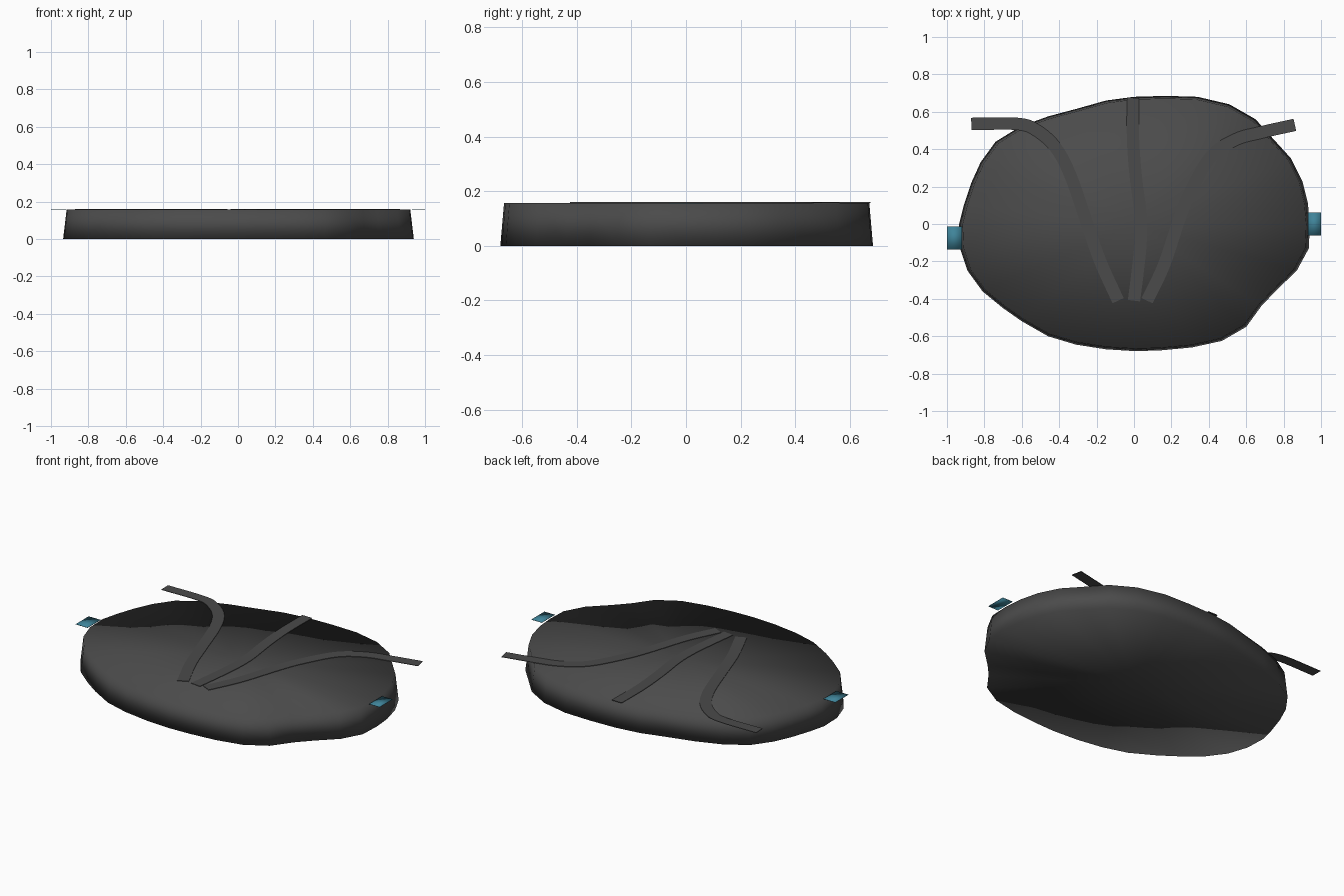
import bpy, bmesh
from mathutils import Vector

cube = bpy.data.objects.get("Cube")
if cube:
    bpy.data.objects.remove(cube)


def make_material(name, color):
    mat = bpy.data.materials.new(name)
    mat.use_nodes = True
    mat.diffuse_color = (*color, 1)
    bsdf = next(n for n in mat.node_tree.nodes if n.type == 'BSDF_PRINCIPLED')
    bsdf.inputs["Base Color"].default_value = (*color, 1)
    return mat


def make_object(name, bm, mat, smooth=False):
    bmesh.ops.recalc_face_normals(bm, faces=bm.faces)
    for face in bm.faces:
        face.smooth = smooth
    mesh = bpy.data.meshes.new(name)
    bm.to_mesh(mesh)
    bm.free()
    mesh.materials.append(mat)
    obj = bpy.data.objects.new(name, mesh)
    bpy.context.collection.objects.link(obj)
    return obj


def smooth_path(points, steps=5):
    """Sample a flowing curve through the points."""
    pts = [Vector(p) for p in points]
    pts = [2 * pts[0] - pts[1]] + pts + [2 * pts[-1] - pts[-2]]
    path = []
    for a, b, c, d in zip(pts, pts[1:], pts[2:], pts[3:]):
        for i in range(steps):
            t = i / steps
            path.append(b + (c - a) * t / 2 + (2 * a - 5 * b + 4 * c - d) * t * t / 2
                        + (3 * b - a - 3 * c + d) * t ** 3 / 2)
    return path + [pts[-2]]


def strap(name, points, mat):
    path = smooth_path(points)
    bm = bmesh.new()
    rows = []
    for i, p in enumerate(path):
        along = (path[min(i + 1, len(path) - 1)] - path[max(i - 1, 0)]).normalized()
        side = Vector((-along.y, along.x)) * STRAP_WIDTH / 2
        rows.append([bm.verts.new((*q, z)) for q, z in (
            (p + side, STRAP_TOP), (p - side, STRAP_TOP),
            (p - side, TOP), (p + side, TOP))])
    for r, s in zip(rows, rows[1:]):
        for k in range(4):
            n = (k + 1) % 4
            bm.faces.new((r[k], r[n], s[n], s[k]))
    bm.faces.new(rows[0])
    bm.faces.new(rows[-1])
    make_object(name, bm, mat)


TOP, STRAP_TOP, STRAP_WIDTH = 0.157, 0.16, 0.066
charcoal = make_material("charcoal fabric", (0.07, 0.07, 0.07))
strap_grey = make_material("strap grey", (0.07, 0.07, 0.07))
teal = make_material("teal", (0.05, 0.23, 0.32))

# Irregular rounded body, slightly tapered, soft shaded across its rim
outline = [
    (.94, 0), (.935, -.13), (.87, -.25), (.76, -.355), (.68, -.44), (.6, -.55),
    (.47, -.625), (.31, -.66), (.15, -.675), (.01, -.68), (-.15, -.67), (-.31, -.645),
    (-.46, -.6), (-.6, -.52), (-.7, -.45), (-.81, -.36), (-.89, -.25), (-.93, -.13),
    (-.935, 0), (-.91, .1), (-.87, .22), (-.82, .33), (-.74, .44), (-.61, .52),
    (-.46, .575), (-.31, .615), (-.15, .66), (0, .68), (.17, .685), (.34, .68),
    (.51, .64), (.65, .56), (.74, .46), (.84, .35), (.9, .23), (.93, .11)]
bm = bmesh.new()
low = [bm.verts.new((x, y, 0)) for x, y in outline]
high = [bm.verts.new((x * .98, y * .98, TOP)) for x, y in outline]
centres = [bm.verts.new((0, 0, z)) for z in (0, TOP)]
for i in range(len(outline)):
    j = (i + 1) % len(outline)
    bm.faces.new((low[i], low[j], high[j], high[i]))
    bm.faces.new((low[i], low[j], centres[0]))
    bm.faces.new((high[i], high[j], centres[1]))
make_object("body", bm, charcoal, smooth=True)

# Three straps fanning out from the front
strap("right_strap", [(-.87, .535), (-.62, .535), (-.52, .5), (-.42, .41), (-.34, .26),
                      (-.25, 0), (-.18, -.2), (-.085, -.41)], strap_grey)
strap("middle_strap", [(-.005, .675), (-.005, .45), (.01, .25), (.035, .05),
                       (.035, -.1), (.02, -.25), (0, -.41)], strap_grey)
strap("left_strap", [(.86, .53), (.68, .49), (.54, .45), (.41, .36), (.3, .17),
                     (.24, .02), (.16, -.22), (.07, -.41)], strap_grey)

# Thin side tabs
for name, x, y in (("right_tab", -.96, -.075), ("left_tab", .965, 0)):
    bm = bmesh.new()
    bmesh.ops.create_cube(bm, size=1)
    half = 1 - abs(x)
    for v in bm.verts:
        v.co = (x + v.co.x * 2 * half, y + v.co.y * .125, .1565 + v.co.z * .002)
    make_object(name, bm, teal, smooth=True)
